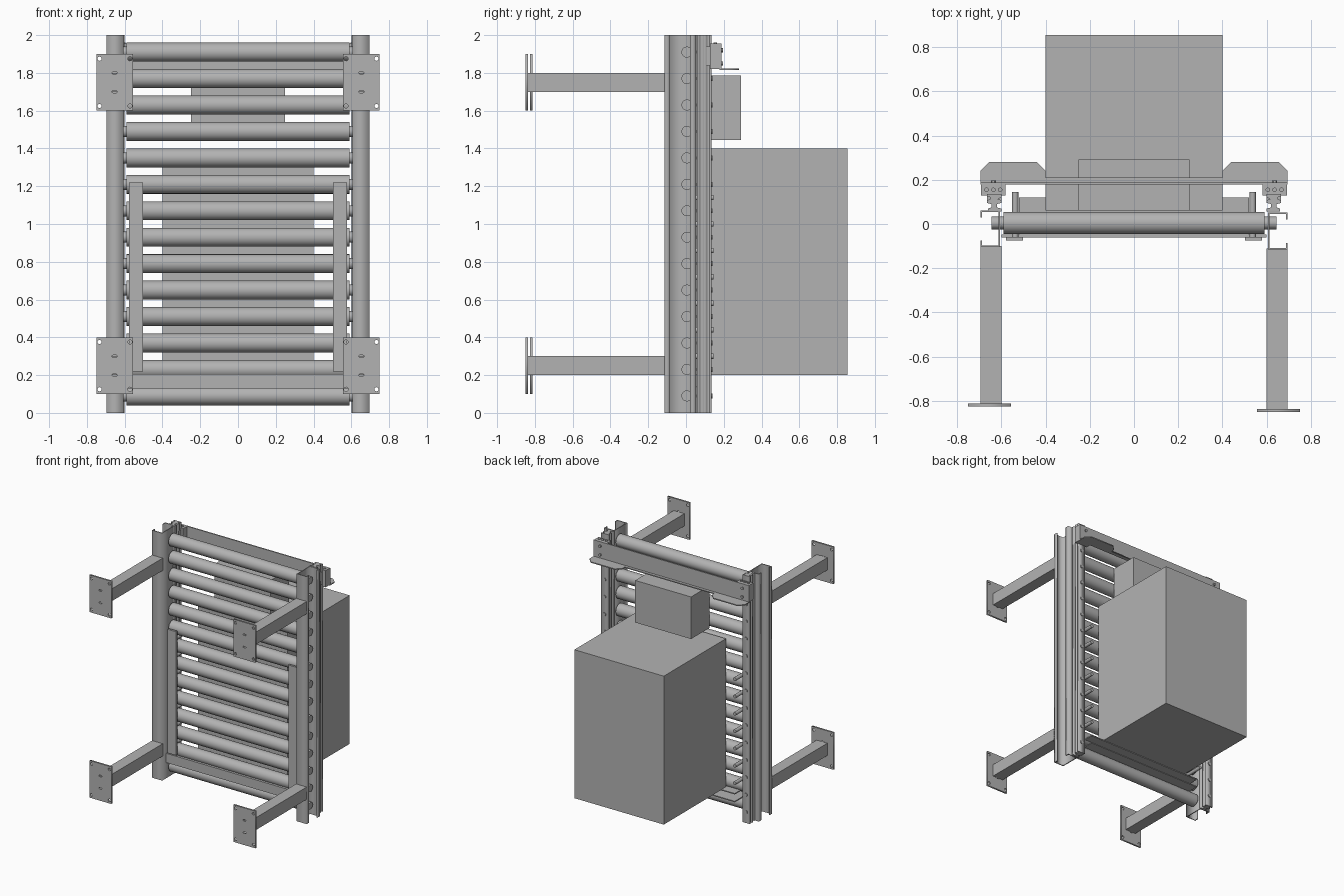
import bpy, math
from mathutils import Matrix, Vector

cube = bpy.data.objects.get("Cube")
if cube:
    bpy.data.objects.remove(cube, do_unlink=True)

steel = bpy.data.materials.new("grey_steel")
steel.use_nodes = True
steel.diffuse_color = (0.45, 0.45, 0.45, 1)
steel.node_tree.nodes["Principled BSDF"].inputs["Base Color"].default_value = (0.45, 0.45, 0.45, 1)


def finish(name):
    ob = bpy.context.object
    ob.name = name
    ob.data.materials.clear()
    ob.data.materials.append(steel)
    return ob


def box(name, x, y, z):
    """Box from (min, max) pairs on each axis."""
    bpy.ops.mesh.primitive_cube_add(size=1)
    ob = finish(name)
    mid = [(a + b) / 2 for a, b in (x, y, z)]
    size = [abs(b - a) for a, b in (x, y, z)]
    ob.data.transform(Matrix.Translation(mid) @ Matrix.Diagonal((*size, 1)))
    return ob


def rod(name, start, end, radius, sides=32):
    a, b = Vector(start), Vector(end)
    bpy.ops.mesh.primitive_cylinder_add(vertices=sides, radius=radius, depth=(b - a).length)
    ob = finish(name)
    turn = (b - a).to_track_quat('Z', 'Y').to_matrix().to_4x4()
    ob.data.transform(Matrix.Translation((a + b) / 2) @ turn)
    bpy.ops.object.shade_smooth_by_angle()
    return ob


def plate(name, loops, depth, matrix):
    """Fill closed outlines (inner ones become holes) and thicken to depth."""
    cu = bpy.data.curves.new(name, 'CURVE')
    cu.dimensions, cu.fill_mode, cu.extrude = '2D', 'BOTH', depth / 2
    for pts in loops:
        sp = cu.splines.new('POLY')
        sp.points.add(len(pts) - 1)
        for p, (u, v) in zip(sp.points, pts):
            p.co = (u, v, 0, 1)
        sp.use_cyclic_u = True
    ob = bpy.data.objects.new(name, cu)
    bpy.context.collection.objects.link(ob)
    bpy.ops.object.select_all(action='DESELECT')
    ob.select_set(True)
    bpy.context.view_layer.objects.active = ob
    bpy.ops.object.convert(target='MESH')
    ob = finish(name)
    ob.data.transform(matrix @ Matrix.Translation((0, 0, depth / 2)))
    return ob


def oval(cx, cy, rx, ry, n=16):
    return [(cx + rx * math.cos(i * math.tau / n), cy + ry * math.sin(i * math.tau / n)) for i in range(n)]


def mirrored(pts, s):
    return [(s * u, v) for u, v in pts]


PITCH = 0.14
UPRIGHT = Matrix.Rotation(math.pi / 2, 4, 'X')   # profile plane x-z, depth to -y

# Rollers with stub shafts
for i in range(14):
    z = 0.09 + i * PITCH
    rod("roller", (-0.59, 0.005, z), (0.59, 0.005, z), 0.05, 40)
    rod("roller_shaft", (-0.645, 0.005, z), (0.645, 0.005, z), 0.029, 24)

# Lipped side channel and slotted rail sections
channel = [(0.605, -0.11), (0.695, -0.11), (0.695, -0.08), (0.688, -0.08), (0.688, -0.103),
           (0.612, -0.103), (0.612, 0.05), (0.688, 0.05), (0.688, 0.025), (0.695, 0.025),
           (0.695, 0.057), (0.605, 0.057)]
rail = [(0.60, 0.057), (0.66, 0.057), (0.66, 0.07), (0.645, 0.075), (0.645, 0.09),
        (0.665, 0.095), (0.665, 0.108), (0.65, 0.112), (0.65, 0.122), (0.665, 0.125),
        (0.665, 0.135), (0.60, 0.135), (0.60, 0.122), (0.615, 0.112), (0.60, 0.108),
        (0.60, 0.095), (0.62, 0.09), (0.62, 0.075), (0.60, 0.07)]

for s in (-1, 1):
    shift = -0.005 * s
    plate("side_channel", [mirrored(channel, s)], 2.0, Matrix.Translation((0, shift, 0)))
    plate("slotted_rail", [mirrored(rail, s)], 2.0, Matrix.Identity(4))
    for i in range(14):
        z = 0.09 + i * PITCH
        rod("rail_bolt", (s * 0.633, 0.133, z), (s * 0.633, 0.141, z), 0.013, 12)

    # Standoff legs and drilled foot plates
    foot_y = -0.828 - 0.012 * s
    outline = [(s * u, v) for u, v in ((0.555, -0.15), (0.75, -0.15), (0.75, 0.15), (0.555, 0.15))]
    holes = [oval(s * u, v, 0.011, 0.011) for u in (0.572, 0.733) for v in (-0.125, 0.125)]
    holes += [oval(s * 0.653, v, 0.014, 0.007) for v in (-0.05, 0.05)]
    for z in (0.25, 1.75):
        box("standoff_leg", (s * 0.60, s * 0.695), (foot_y, -0.105 + shift), (z - 0.05, z + 0.05))
        plate("foot_plate", [outline] + holes, 0.014, Matrix.Translation((0, foot_y + 0.004, z)) @ UPRIGHT)

    # Front guard strip with pins reaching back between the rollers
    box("guard_strip", (s * 0.502, s * 0.578), (-0.075, -0.058), (0.22, 1.22))
    for i in range(7):
        z = 0.30 + i * PITCH
        rod("guard_pin", (s * 0.537, -0.06, z), (s * 0.537, 0.145, z), 0.014, 16)

    # Clamp blocks holding the top beam
    box("clamp_block", (s * 0.58, s * 0.692), (0.128, 0.18), (1.82, 1.955))
    box("clamp_neck", (s * 0.60, s * 0.665), (0.10, 0.13), (1.84, 1.94))
    for x in (0.605, 0.636, 0.667):
        rod("clamp_bolt", (s * x, 0.155, 1.95), (s * x, 0.155, 1.962), 0.01, 12)
    for z in (1.85, 1.92):
        rod("beam_bolt", (s * 0.636, 0.18, z), (s * 0.636, 0.197, z), 0.011, 12)

# Top beam: upright web and a lower flange with widened ends
box("top_beam_web", (-0.695, 0.695), (0.178, 0.188), (1.815, 1.955))
half = [(0.40, 0.21), (0.40, 0.24), (0.44, 0.28), (0.655, 0.28), (0.695, 0.24), (0.695, 0.178)]
plate("top_beam_flange", [half + mirrored(half[::-1], -1)], 0.008, Matrix.Translation((0, 0, 1.815)))

# Bottom cross channel, open to the back
box("cross_channel_web", (-0.60, 0.60), (-0.06, -0.048), (0.13, 0.205))
for z in (0.132, 0.195):
    box("cross_channel_flange", (-0.52, 0.52), (-0.05, 0.12), (z, z + 0.008))

# Drive and control housings
box("large_housing", (-0.40, 0.40), (0.06, 0.855), (0.20, 1.40))
box("small_housing", (-0.25, 0.25), (0.06, 0.292), (1.445, 1.785))
